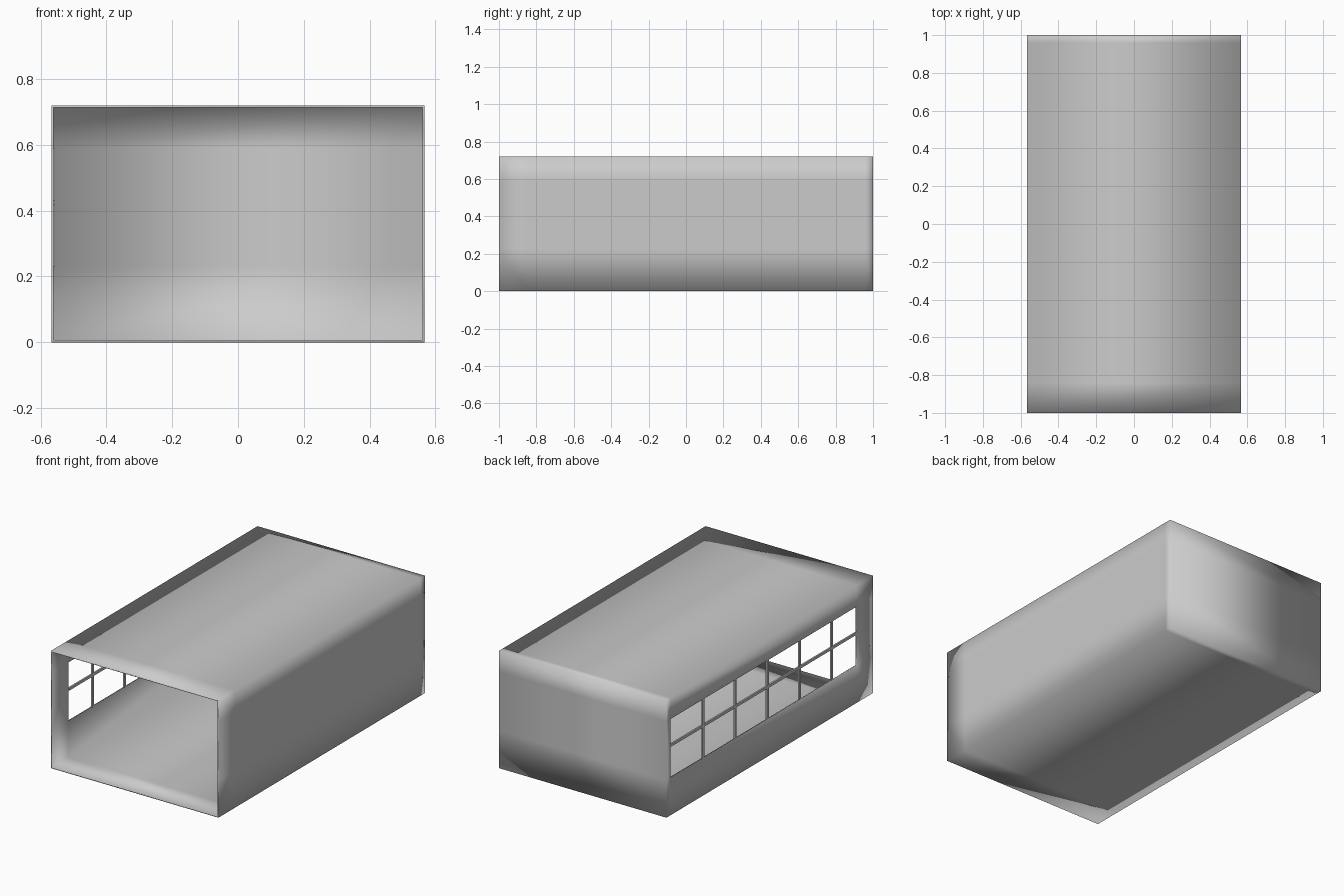
import bpy, bmesh
from mathutils import Matrix, Vector

if "Cube" in bpy.data.objects:
    bpy.data.objects.remove(bpy.data.objects["Cube"])

W, L, H, T = 1.135, 2.0, 0.72, 0.007      # room size and wall thickness
Y0, Y1, Z0, Z1 = -0.84, 0.96, 0.23, 0.59  # window opening in the left wall


def make_object(name, bm):
    mesh = bpy.data.meshes.new(name)
    bm.to_mesh(mesh)
    bm.free()
    ob = bpy.data.objects.new(name, mesh)
    bpy.context.collection.objects.link(ob)
    return ob


def box(name, size, centre):
    bm = bmesh.new()
    bmesh.ops.create_cube(bm, size=1, matrix=Matrix.Translation(centre) @ Matrix.Diagonal((*size, 1)))
    return make_object(name, bm)


# Room shell: box with loops around the window, open at the front
bm = bmesh.new()
bmesh.ops.create_cube(bm, size=1, matrix=Matrix.Translation((0, 0, H / 2)) @ Matrix.Diagonal((W, L, H, 1)))
for co, no in [((0, Y0, 0), (0, 1, 0)), ((0, Y1, 0), (0, 1, 0)),
               ((0, 0, Z0), (0, 0, 1)), ((0, 0, Z1), (0, 0, 1))]:
    bmesh.ops.bisect_plane(bm, geom=bm.verts[:] + bm.edges[:] + bm.faces[:], plane_co=co, plane_no=no)
bm.normal_update()


def is_opening(f):
    c = f.calc_center_median()
    window = f.normal.x < -0.9 and Y0 < c.y < Y1 and Z0 < c.z < Z1
    return f.normal.y < -0.9 or window


bmesh.ops.delete(bm, geom=[f for f in bm.faces if is_opening(f)], context='FACES')
for f in bm.faces:
    f.smooth = True
room = make_object("room_shell", bm)
solid = room.modifiers.new("thickness", 'SOLIDIFY')
solid.thickness = T
solid.offset = -1
solid.use_even_offset = True

# Window bars: five uprights and one crossbar
bar_x, bar_w = -W / 2 + 0.006, 0.016
for i in range(5):
    box(f"window_upright_{i + 1}", (0.01, bar_w, Z1 - Z0), Vector((bar_x, 0.639 - 0.312 * i, (Z0 + Z1) / 2)))
box("window_crossbar", (0.01, Y1 - Y0, bar_w), Vector((bar_x, (Y0 + Y1) / 2, 0.425)))
